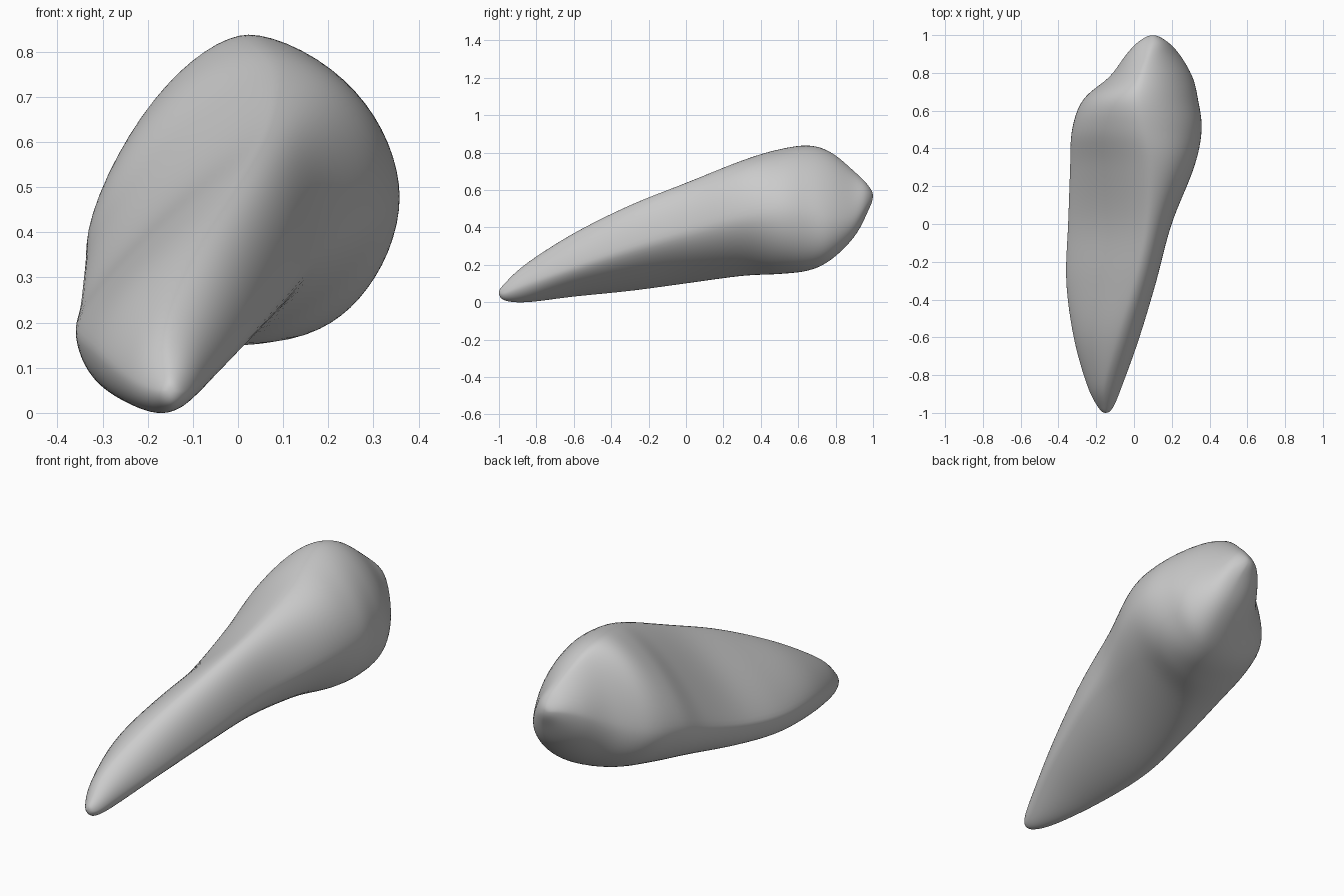
import bpy
import bmesh
from math import sin, cos, pi

default_cube = bpy.data.objects.get("Cube")
if default_cube:
    bpy.data.objects.remove(default_cube)

STEPS = 8       # rings between two stations
QUARTER = 16    # points in each quarter of a ring

# Each station along the body: y, flatness of the upper left slope, flatness
# of the upper right slope, then the (x, z) of the section's left-most, top,
# right-most and bottom points.
stations = [
    (-1, 1.2, 1, (-.15, .05), (-.15, .05), (-.15, .05), (-.15, .05)),
    (-.97, 1.2, 1, (-.19, .05), (-.15, .1), (-.11, .05), (-.15, .01)),
    (-.85, 1.3, 1, (-.25, .08), (-.15, .21), (-.06, .1), (-.18, 0)),
    (-.6, 1.4, .95, (-.32, .14), (-.08, .37), (.03, .19), (-.25, .03)),
    (-.3, 1.6, .9, (-.36, .18), (.01, .52), (.12, .29), (-.27, .06)),
    (0, 1.7, .9, (-.35, .24), (.07, .64), (.2, .38), (-.22, .1)),
    (.3, 1.5, .95, (-.34, .33), (.09, .76), (.32, .46), (-.1, .14)),
    (.5, 1.3, 1.1, (-.33, .4), (.05, .82), (.36, .48), (.02, .15)),
    (.66, 1.2, 1.15, (-.27, .43), (.02, .84), (.34, .46), (.1, .17)),
    (.78, 1.3, 1.2, (-.13, .47), (.04, .8), (.31, .43), (.15, .23)),
    (.9, 1.3, 1.25, (-.04, .54), (.08, .7), (.24, .45), (.15, .35)),
    (.97, 1.2, 1.1, (.03, .57), (.1, .63), (.17, .53), (.13, .48)),
    (1, 1.2, 1, (.1, .57), (.1, .57), (.1, .57), (.1, .57)),
]
rows = [[y, left, right] + [value for point in points for value in point]
        for y, left, right, *points in stations]


def mirrored_row(tip, neighbour):
    """Phantom row past a tip, so that the end closes as a round dome."""
    return [neighbour[0]] + [2 * a - b for a, b in zip(tip[1:], neighbour[1:])]


def spline(a, b, c, d, t):
    """Catmull-Rom blend from b to c."""
    return b + t / 2 * (c - a + t * (2 * a - 5 * b + 4 * c - d
                                     + t * (3 * (b - c) + d - a)))


def section(row):
    """Closed ring of four blended quarters through the extreme points."""
    y, left, right, lx, lz, tx, tz, rx, rz, bx, bz = row
    # vertical extreme, side extreme, flatness, whether to sweep backwards;
    # the lower right is fuller where the upper right is flatter
    quarters = [
        ((tx, tz), (rx, rz), right, False),
        ((bx, bz), (rx, rz), 2.15 - right, True),
        ((bx, bz), (lx, lz), 1.05, False),
        ((tx, tz), (lx, lz), left, True),
    ]
    ring = []
    for (vx, vz), (sx, sz), power, backwards in quarters:
        for i in range(QUARTER):
            angle = pi / 2 * i / QUARTER
            if backwards:
                angle = pi / 2 - angle
            across = max(sin(angle), 0) ** power
            upward = max(cos(angle), 0) ** power
            ring.append((vx + (sx - vx) * across, y, sz + (vz - sz) * upward))
    return ring


# Interpolate the stations into dense rows
padded = ([mirrored_row(rows[0], rows[1])] + rows
          + [mirrored_row(rows[-1], rows[-2])])
dense = []
for i in range(len(rows) - 1):
    for step in range(STEPS):
        t = step / STEPS
        dense.append([spline(*values, t) for values in zip(*padded[i:i + 4])])

# Skin the rings and close both tips
bm = bmesh.new()
rings = [[bm.verts.new(p) for p in section(row)] for row in dense[1:]]
front_tip, back_tip = [bm.verts.new((x, y, z))
                       for y, _, _, (x, z), *_ in (stations[0], stations[-1])]
count = QUARTER * 4
for i in range(count):
    j = (i + 1) % count
    for near, far in zip(rings, rings[1:]):
        bm.faces.new((near[i], near[j], far[j], far[i]))
    bm.faces.new((front_tip, rings[0][j], rings[0][i]))
    bm.faces.new((back_tip, rings[-1][i], rings[-1][j]))
bmesh.ops.recalc_face_normals(bm, faces=bm.faces)

mesh = bpy.data.meshes.new("tapered_body")
bm.to_mesh(mesh)
bm.free()
mesh.shade_smooth()
body = bpy.data.objects.new("tapered_body", mesh)
bpy.context.collection.objects.link(body)

# Plain grey surface
grey = bpy.data.materials.new("light_grey")
grey.use_nodes = True
colour = (.6, .6, .6, 1)
grey.diffuse_color = colour
grey.node_tree.nodes["Principled BSDF"].inputs["Base Color"].default_value = colour
mesh.materials.append(grey)

# Soften the crest lines between the quarters
soften = body.modifiers.new("soften", 'SMOOTH')
soften.factor = .5
soften.iterations = 8
